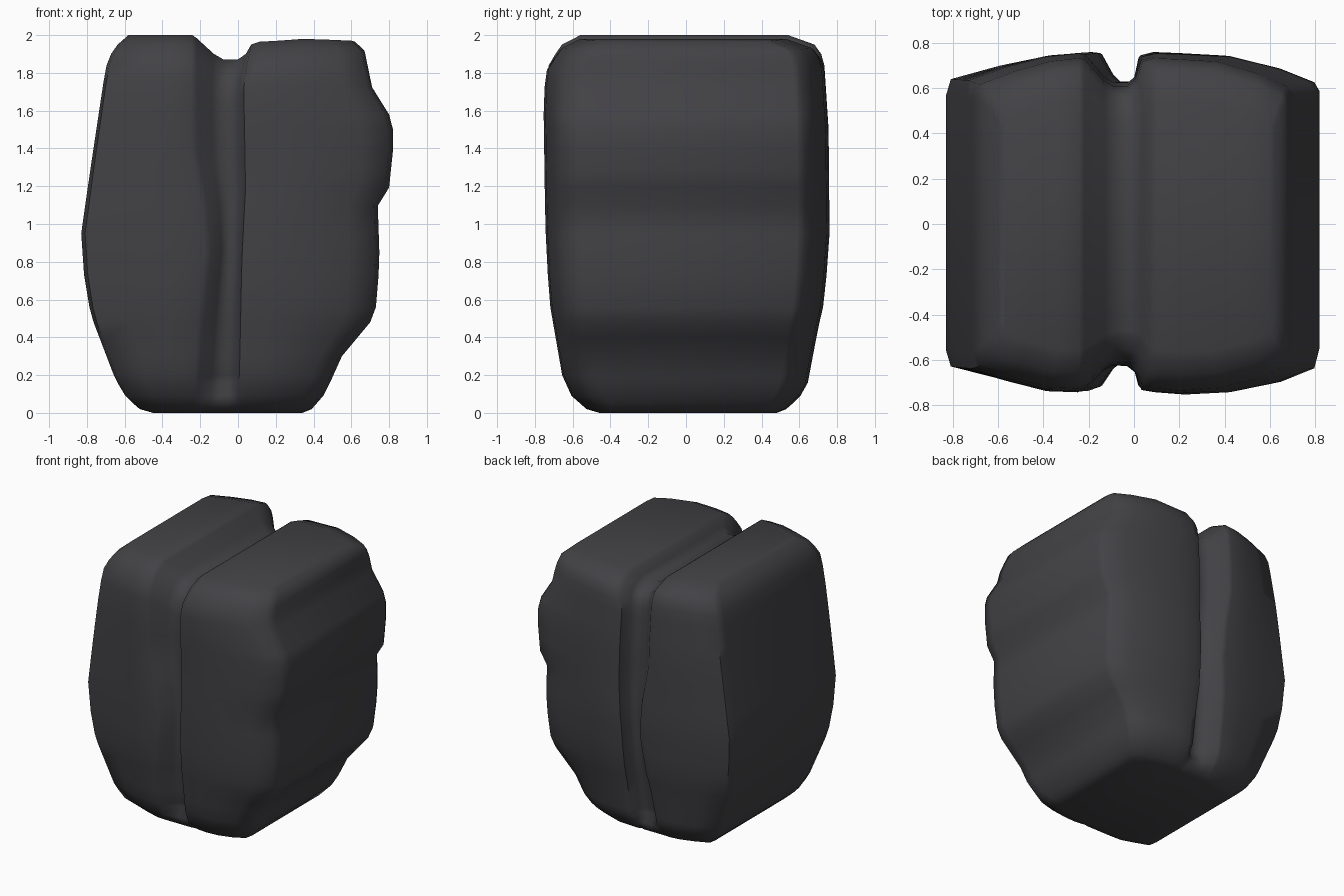
import bpy, bmesh

def interp(table, z):
    """Piecewise linear lookup in a list of (z, value)."""
    if z <= table[0][0]:
        return table[0][1]
    for (a, va), (b, vb) in zip(table, table[1:]):
        if z <= b:
            return va + (vb - va) * (z - a) / (b - a)
    return table[-1][1]

# Outline curves against height
LEFT = [(0, -.45), (.02, -.52), (.08, -.59), (.18, -.65), (.52, -.78), (.73, -.815), (.95, -.83),
        (1.3, -.78), (1.7, -.72), (1.83, -.70), (1.93, -.66), (2, -.58)]
RIGHT = [(0, .34), (.02, .39), (.1, .46), (.3, .55), (.48, .70), (.56, .73), (.8, .75), (1.1, .74),
         (1.2, .80), (1.4, .82), (1.52, .82), (1.6, .80), (1.75, .71), (1.95, .67), (2, .62)]
GROOVE_L = [(0, -.21), (.1, -.21), (.4, -.19), (.85, -.14), (1.1, -.16), (1.4, -.215), (2, -.22)]
GROOVE_R = [(0, .0), (.3, .01), (.8, .02), (1.2, .04), (1.8, .03), (2, .07)]
FRONT = [(0, .46), (.02, .53), (.09, .61), (.2, .66), (.6, .73), (1, .75), (1.7, .76),
         (1.85, .74), (1.95, .67), (2, .57)]
BACK = [(0, .48), (.02, .53), (.08, .60), (.16, .645), (.45, .70), (.6, .735), (.95, .76),
        (1.5, .755), (1.88, .73), (1.95, .68), (2, .54)]
ROWS = [0, .02, .05, .09, .16, .2, .3, .4, .48, .56, .73, .85, .95, 1.1, 1.2, 1.3, 1.4, 1.52,
        1.6, 1.75, 1.84, 1.9, 1.95, 1.98, 2]

# Columns: section (0 left lobe, 1 groove, 2 right lobe), fraction, front y, back y, top height
COLS = [(0, 0, .57, .57, 2), (0, .03, .64, .64, 2), (0, .35, .695, .70, 2),
        (0, .67, .74, .745, 2), (0, .94, .745, .76, 2), (1, 0, .73, .755, 1.985),
        (1, .32, .65, .66, 1.90), (1, .5, .625, .63, 1.87), (1, .75, .63, .63, 1.87),
        (1, .9, .66, .66, 1.90), (2, 0, .735, .745, 1.95), (2, .08, .745, .76, 1.965),
        (2, .25, .755, .755, 1.97), (2, .5, .745, .745, 1.98), (2, .78, .70, .69, 1.975),
        (2, .97, .64, .63, 1.97), (2, 1, .55, .59, 1.965)]

bm = bmesh.new()
rings = []
for z in ROWS:
    lines = [interp(t, z) for t in (LEFT, GROOVE_L, GROOVE_R, RIGHT)]
    fade = interp([(.04, 0), (.16, 1)], z)      # groove dies out near the base
    front, back = [], []
    for sec, t, yf, yb, top in COLS:
        x = lines[sec] + (lines[sec + 1] - lines[sec]) * t
        zz = z if z < 1 else 1 + (z - 1) * (top - 1)
        if sec == 1:
            yf, yb = .745 + (yf - .745) * fade, .755 + (yb - .755) * fade
        front.append(bm.verts.new((x, -yf * interp(FRONT, z) / .76, zz)))
        back.append(bm.verts.new((x, yb * interp(BACK, z) / .76, zz)))
    rings.append(front + back[::-1])

# Walls
n = len(rings[0])
for a, b in zip(rings, rings[1:]):
    for i in range(n):
        j = (i + 1) % n
        bm.faces.new((a[i], a[j], b[j], b[i]))
# Top and base, as strips running front to back
for ring in (rings[0], rings[-1]):
    for i in range(n // 2 - 1):
        bm.faces.new((ring[i], ring[i + 1], ring[n - 2 - i], ring[n - 1 - i]))
bmesh.ops.recalc_face_normals(bm, faces=bm.faces)

mesh = bpy.data.meshes.new("split_rock")
bm.to_mesh(mesh)
bm.free()
rock = bpy.data.objects.new("split_rock", mesh)
bpy.context.collection.objects.link(rock)

mat = bpy.data.materials.new("dark_grey_stone")
mat.diffuse_color = (.055, .053, .059, 1)
mesh.materials.append(mat)

bpy.context.view_layer.objects.active = rock
rock.select_set(True)
bpy.ops.object.shade_smooth_by_angle(angle=1.0)
